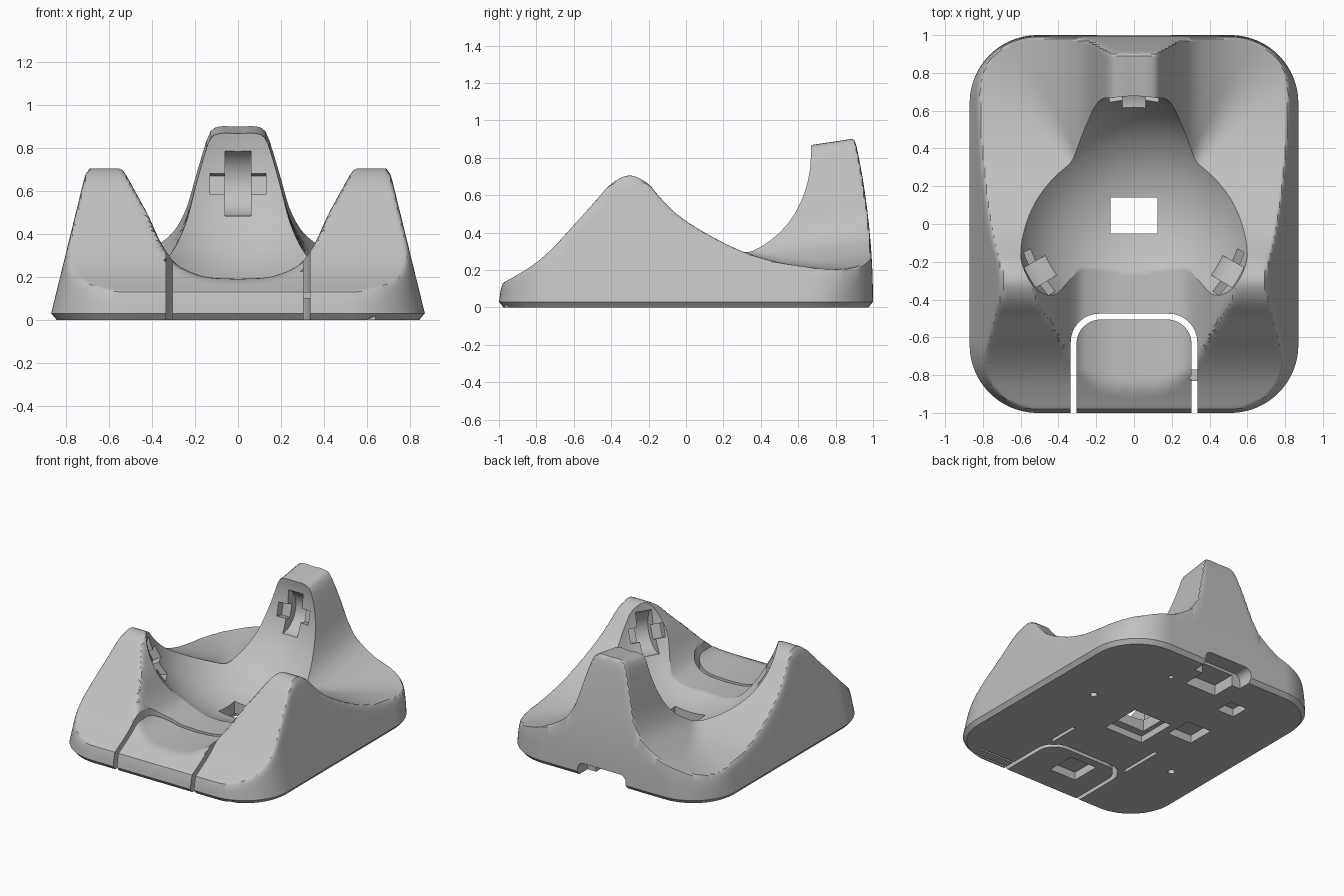
import bpy, bmesh, math
from mathutils import Vector, Matrix

if "Cube" in bpy.data.objects:
    bpy.data.objects.remove(bpy.data.objects["Cube"])

W, L, R = 0.87, 1.0, 0.36                 # footprint half sizes, corner radius
BALL, BALL_R = Vector((0, 0.035, 0.77)), 0.65

grey = bpy.data.materials.new("matte grey")
grey.diffuse_color = (0.53, 0.53, 0.53, 1)
grey.use_nodes = True
grey.node_tree.nodes["Principled BSDF"].inputs["Base Color"].default_value = grey.diffuse_color


def curve(pts, t):
    """Smooth interpolation through (t, value) points."""
    if t <= pts[0][0]:
        return pts[0][1]
    for i in range(len(pts) - 1):
        (x0, y0), (x1, y1) = pts[i], pts[i + 1]
        if t <= x1:
            a, b = pts[max(i - 1, 0)], pts[min(i + 2, len(pts) - 1)]
            h, u = x1 - x0, (t - x0) / (x1 - x0)
            m0 = (y1 - a[1]) / (x1 - a[0]) * h
            m1 = (b[1] - y0) / (b[0] - x0) * h
            return ((2*u**3 - 3*u**2 + 1) * y0 + (u**3 - 2*u**2 + u) * m0
                    + (3*u**2 - 2*u**3) * y1 + (u**3 - u**2) * m1)
    return pts[-1][1]


def smin(a, b, k):
    h = max(k - abs(a - b), 0) / k
    return min(a, b) - h * h * k / 4


def smax(a, b, k):
    return -smin(-a, -b, k)


# Height along the sides, across the front scoop, and across the rear prong
SIDE = [(-1, .12), (-.9, .175), (-.8, .24), (-.7, .33), (-.6, .44), (-.5, .55), (-.4, .66),
        (-.3, .705), (-.2, .66), (-.15, .6), (-.05, .5), (.1, .4), (.3, .3), (.5, .24),
        (.8, .2), (1, .195)]
SCOOP = [(0, .19), (.15, .2), (.25, .235), (.3, .27), (.36, .36), (.42, .49), (.48, .6),
         (.54, .71), (.62, .85), (1, 1.3)]
PRONG = [(0, .89), (.09, .89), (.13, .865), (.16, .78), (.2, .64), (.24, .5), (.3, .39),
         (.4, .31), (.55, .24), (.85, .18), (1, .16)]


def height(x, y):
    x = abs(x)
    z = smin(curve(SIDE, y), curve(SCOOP, x), 0.03) if y < 0.1 else curve(SIDE, y)
    if y > 0.1:
        z = smax(z, curve(PRONG, x) + 0.15 * (y - 0.83), 0.04)
    return z


def wall(d, n):
    """Height of the sloped outer wall at inward distance d."""
    end = 0.03 + 2.8 * math.sqrt(d) if n.y > 0 else 0.03 + 7 * d
    return n.x ** 2 * (0.03 + d / 0.245) + n.y ** 2 * end


def finish(bm, name, hide=False):
    bmesh.ops.recalc_face_normals(bm, faces=bm.faces[:])
    me = bpy.data.meshes.new(name)
    bm.to_mesh(me)
    bm.free()
    ob = bpy.data.objects.new(name, me)
    bpy.context.collection.objects.link(ob)
    me.materials.append(grey)
    ob.hide_render = hide
    return ob


def rounded(cx, cy, hx, hy, r, n=8):
    out = []
    for k, (sx, sy) in enumerate(((1, 1), (-1, 1), (-1, -1), (1, -1))):
        for i in range(n + 1):
            a = math.pi / 2 * (k + i / n)
            out.append((cx + sx * (hx - r) + r * math.cos(a),
                        cy + sy * (hy - r) + r * math.sin(a)))
    return out


def prism(name, outline, z0, z1):
    bm = bmesh.new()
    f = bm.faces.new([bm.verts.new((x, y, z0)) for x, y in outline])
    top = bmesh.ops.extrude_face_region(bm, geom=[f])["geom"]
    bmesh.ops.translate(bm, vec=(0, 0, z1 - z0),
                        verts=[v for v in top if isinstance(v, bmesh.types.BMVert)])
    return finish(bm, name, True)


def box(name, x0, x1, y0, y1, z0, z1):
    return prism(name, [(x0, y0), (x1, y0), (x1, y1), (x0, y1)], z0, z1)


def boolean(ob, cutter, op="DIFFERENCE", keep=False):
    mod = ob.modifiers.new("cut", "BOOLEAN")
    mod.operation, mod.object, mod.solver = op, cutter, "EXACT"
    bpy.context.view_layer.objects.active = ob
    bpy.ops.object.modifier_apply(modifier=mod.name)
    if not keep:
        bpy.data.objects.remove(cutter)


# Body: rings run from the outline inwards, lifted to the sculpted height
edge = []
corners = ((1, 1), (-1, 1), (-1, -1), (1, -1))
for k, (sx, sy) in enumerate(corners):
    c = Vector((sx * (W - R), sy * (L - R)))
    for i in range(25):
        a = math.pi / 2 * (k + i / 24)
        n = Vector((math.cos(a), math.sin(a)))
        edge.append((c + n * R, n))
    nx, ny = corners[(k + 1) % 4]
    nxt = Vector((nx * (W - R), ny * (L - R))) + n * R
    p = edge[-1][0]
    edge += [(p.lerp(nxt, i / 56), n) for i in range(1, 56)]

bm = bmesh.new()
rings = [[bm.verts.new((*(p - n * 0.025), 0)) for p, n in edge]]
depths = [0, .002, .005] + [.01 * i for i in range(1, 17)] + [.16 + .02 * i for i in range(1, 8)]
for d in depths:
    ring = []
    for p, n in edge:
        q = p - n * d
        ring.append(bm.verts.new((q.x, q.y, smin(height(q.x, q.y), wall(d, n), 0.06))))
    rings.append(ring)
for j in range(1, 36):
    s = 1 - j / 36
    ring = []
    for p, n in edge:
        q = (p - n * 0.3) * s
        ring.append(bm.verts.new((q.x, q.y, height(q.x, q.y))))
    rings.append(ring)
N = len(edge)
for a, b in zip(rings, rings[1:]):
    for i in range(N):
        bm.faces.new((a[i], a[(i + 1) % N], b[(i + 1) % N], b[i]))
bm.faces.new(rings[0][::-1])
mid = bm.verts.new((0, 0, height(0, 0)))
for i in range(N):
    bm.faces.new((rings[-1][i], rings[-1][(i + 1) % N], mid))
body = finish(bm, "body")

# Ball socket
bm = bmesh.new()
bmesh.ops.create_uvsphere(bm, u_segments=96, v_segments=64, radius=BALL_R,
                          matrix=Matrix.Translation(BALL))
boolean(body, finish(bm, "socket_cutter", True))

# Front button, split from the body by a narrow slot
button = body.copy()
button.data = body.data.copy()
button.name = "front_button"
bpy.context.collection.objects.link(button)
boolean(button, prism("button_shape", rounded(0, -1.0025, .305, .4975, .13), -.1, 1), "INTERSECT")
boolean(body, prism("slot_shape", rounded(0, -1.0, .335, .525, .15), -.1, 1))
boolean(button, box("button_pocket", -.14, .08, -.79, -.57, -.1, .06))

# Bearing pockets in the three prongs: a wheel slot crossed by an axle slot
for az, z in ((90, .63), (210, .5), (330, .5)):
    a, dz = math.radians(az), z - BALL.z
    r = math.sqrt(BALL_R ** 2 - dz ** 2)
    out = Vector((r * math.cos(a), r * math.sin(a), dz)).normalized()
    side = Vector((-math.sin(a), math.cos(a), 0))
    frame = Matrix((side, out, side.cross(out))).transposed().to_4x4()
    frame.translation = BALL + out * (BALL_R - 0.06)
    bm = bmesh.new()
    bmesh.ops.create_cone(bm, cap_ends=True, segments=40, radius1=.16, radius2=.16, depth=.12,
                          matrix=frame @ Matrix.Rotation(math.pi / 2, 4, "Y"))
    boolean(body, finish(bm, "wheel_cutter", True))
    bm = bmesh.new()
    bmesh.ops.create_cube(bm, size=1, matrix=frame @ Matrix.Translation((0, .04, 0))
                          @ Matrix.Diagonal((.26, .13, .1, 1)))
    boolean(body, finish(bm, "axle_cutter", True))

# Sensor window, underside pockets, slits and the rear cable notch
for x0, x1, y0, y1, z1 in ((-.125, .125, -.05, .14, .5), (-.16, .16, -.11, .2, .05),
                           (-.42, -.22, .1, .31, .06), (-.41, -.27, .56, .7, .06),
                           (-.335, -.31, -.49, -.15, .04), (.31, .335, -.49, -.25, .04),
                           (.32, .64, -.885, -.87, .04), (.32, .64, -.965, -.95, .04),
                           (-.13, .13, .7, .9, .08)):
    boolean(body, box("pocket_cutter", x0, x1, y0, y1, -.1, z1))
notch = prism("notch_cutter", rounded(0, 0, .2, .1, .05), -.1, .1)
notch.rotation_euler.x = math.pi / 2
notch.location = (0, .98, 0)
bpy.context.view_layer.update()
boolean(body, notch)

# Screw holes
for x, y, r in ((.51, .18, .025), (.26, .7, .018), (-.57, -.285, .025)):
    boolean(body, prism("screw_cutter", rounded(x, y, r, r, r * .98, 4), -.1, .08))

# Small hinge pin bridging the slot
pin = box("hinge_pin", .295, .345, -.83, -.77, .1, .13)
pin.hide_render = False

for ob in (body, button):
    bpy.ops.object.select_all(action="DESELECT")
    ob.select_set(True)
    bpy.context.view_layer.objects.active = ob
    bpy.ops.object.shade_smooth_by_angle(angle=math.radians(32))
